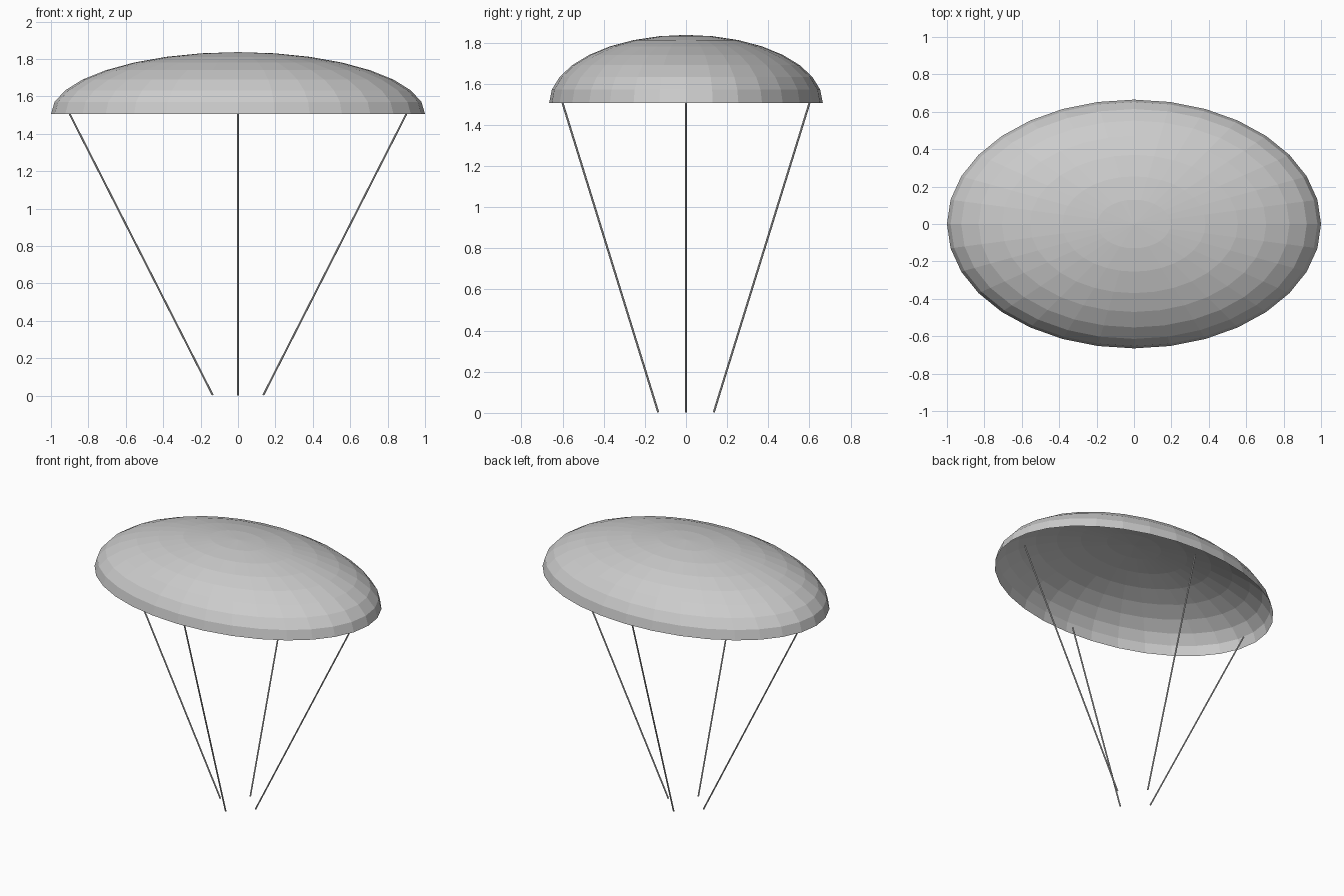
import bpy, bmesh
from math import radians
from mathutils import Vector

if "Cube" in bpy.data.objects:
    bpy.data.objects.remove(bpy.data.objects["Cube"])

RIM_Z = 1.506
RADII = Vector((1.0, 0.665, 0.331))

# Canopy: open, flat-shaded upper half of a squashed sphere
bm = bmesh.new()
bmesh.ops.create_uvsphere(bm, u_segments=32, v_segments=16, radius=1)
bmesh.ops.delete(bm, geom=[v for v in bm.verts if v.co.z < -0.01], context='VERTS')
bmesh.ops.scale(bm, vec=RADII, verts=bm.verts)
bmesh.ops.translate(bm, vec=(0, 0, RIM_Z), verts=bm.verts)
mesh = bpy.data.meshes.new("canopy")
bm.to_mesh(mesh)
bm.free()
bpy.context.collection.objects.link(bpy.data.objects.new("canopy", mesh))


def cord(name, bottom, top, radius=0.005):
    """Thin straight cylinder between two points."""
    a, b = Vector(bottom), Vector(top)
    bpy.ops.mesh.primitive_cylinder_add(vertices=8, radius=radius, depth=(b - a).length,
                                        location=(a + b) / 2)
    ob = bpy.context.object
    ob.name = name
    ob.rotation_euler = (b - a).to_track_quat('Z', 'Y').to_euler()


# Four suspension cords converging towards the ground
for side, s in (("right", 1), ("left", -1)):
    cord(side + "_cord", (s * 0.135, 0, 0.003), (s * 0.9, 0, RIM_Z))
for side, s in (("back", 1), ("front", -1)):
    cord(side + "_cord", (0, s * 0.135, 0.003), (0, s * 0.6, RIM_Z))
